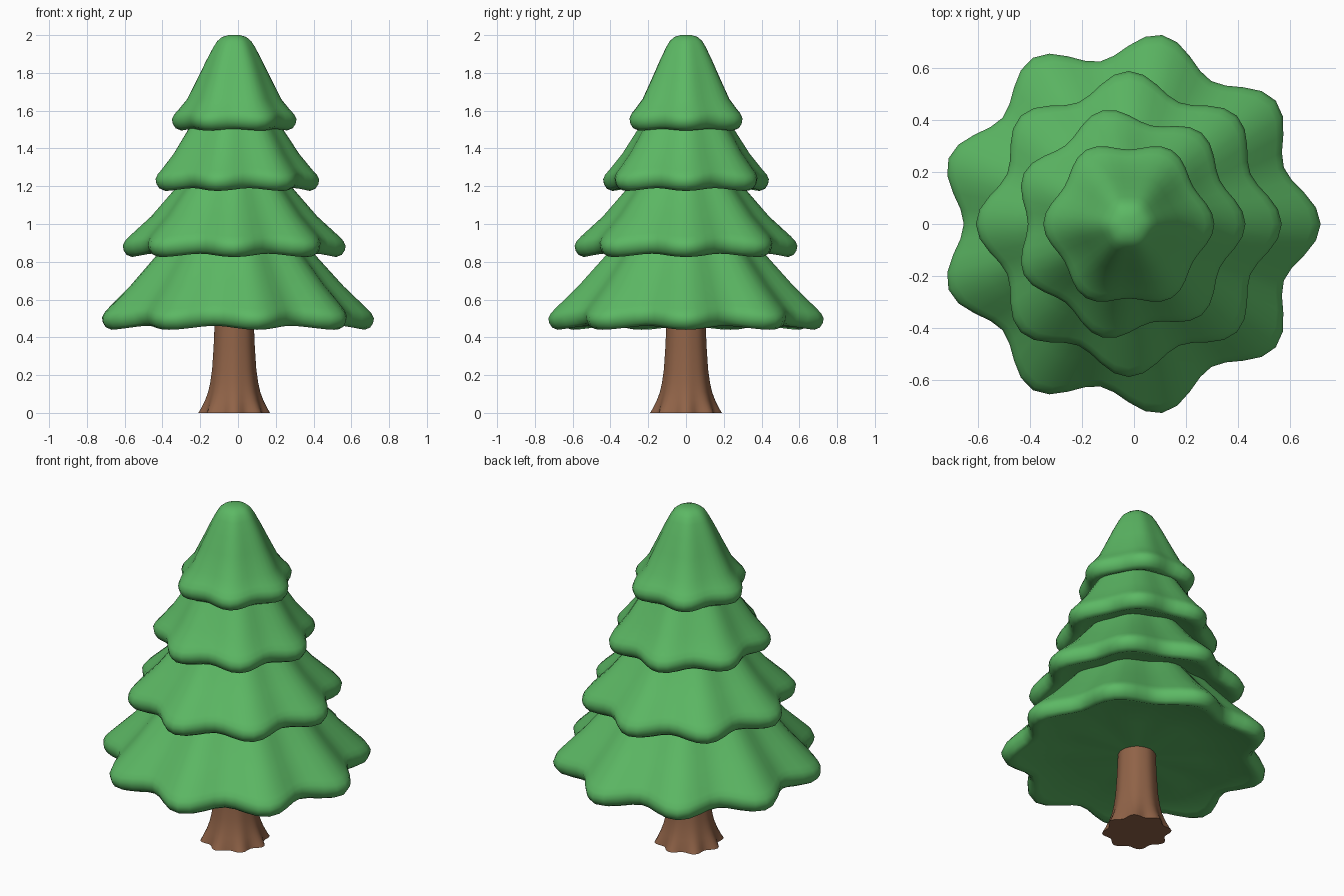
import bpy, bmesh, math

AXIS_X = -0.02

cube = bpy.data.objects.get("Cube")
if cube:
    bpy.data.objects.remove(cube, do_unlink=True)


def make_material(name, color):
    mat = bpy.data.materials.new(name)
    mat.use_nodes = True
    mat.diffuse_color = color
    mat.node_tree.nodes["Principled BSDF"].inputs["Base Color"].default_value = color
    return mat


def lobed_lathe(name, profile, lobes, depth, droop, mat, fade):
    """Spin a (radius, height) profile, pulling it in between evenly spaced lobes."""
    bm = bmesh.new()
    steps = lobes * 8
    widest = max(r for r, z in profile)
    rings = []
    for r, z in profile:
        weight = (r / widest) ** fade
        ring = []
        for i in range(steps):
            a = math.tau * i / steps
            valley = (1 - math.cos(lobes * a)) / 2
            rr = r * (1 - depth * weight * valley)
            zz = z + droop * weight ** 3 * valley
            ring.append(bm.verts.new((rr * math.cos(a), rr * math.sin(a), zz)))
        rings.append(ring)
    for low, high in zip(rings, rings[1:]):
        for i in range(steps):
            j = (i + 1) % steps
            bm.faces.new((low[i], low[j], high[j], high[i]))
    bm.faces.new(rings[0][::-1])
    bm.faces.new(rings[-1])
    bmesh.ops.recalc_face_normals(bm, faces=bm.faces)
    mesh = bpy.data.meshes.new(name)
    bm.to_mesh(mesh)
    bm.free()
    mesh.materials.append(mat)
    obj = bpy.data.objects.new(name, mesh)
    obj.location.x = AXIS_X
    bpy.context.collection.objects.link(obj)
    bpy.ops.object.select_all(action="DESELECT")
    obj.select_set(True)
    bpy.context.view_layer.objects.active = obj
    bpy.ops.object.shade_smooth_by_angle(angle=math.radians(60))
    return obj


def foliage_tier(name, lobes, radius, base, slope, depth, droop):
    """A skirt of branches with a hollowed underside and a thick rounded rim."""
    rim = [(0.05, 0.04), (radius * 0.5, 0.04), (radius - 0.09, 0.015),
           (radius - 0.05, 0), (radius - 0.02, 0.012), (radius - 0.005, 0.035),
           (radius, 0.06), (radius - 0.012, 0.085), (radius - 0.035, 0.11)]
    profile = [(r, base + z) for r, z in rim] + slope
    lobed_lathe(name, profile, lobes, depth, droop, green, 0.8)


green = make_material("leaf green", (0.107, 0.479, 0.127, 1))
brown = make_material("bark brown", (0.28, 0.125, 0.064, 1))

# Trunk with flared roots
trunk = [(0.19, 0), (0.175, 0.025), (0.155, 0.065), (0.138, 0.11), (0.127, 0.16),
         (0.117, 0.23), (0.109, 0.35), (0.104, 0.47), (0.1, 0.6)]
lobed_lathe("trunk", trunk, 8, 0.16, 0, brown, 4)

# Four foliage tiers, each with one lobe fewer than the tier below
foliage_tier("bottom_foliage", 9, 0.74, 0.44,
             [(0.58, 0.67), (0.43, 0.835), (0.3, 1.0), (0.05, 1.08)], 0.14, 0.025)
foliage_tier("lower_middle_foliage", 8, 0.59, 0.825,
             [(0.44, 1.04), (0.31, 1.19), (0.2, 1.34), (0.05, 1.4)], 0.14, 0.022)
foliage_tier("upper_middle_foliage", 7, 0.45, 1.175,
             [(0.345, 1.37), (0.25, 1.515), (0.16, 1.65), (0.04, 1.7)], 0.135, 0.02)
foliage_tier("top_foliage", 6, 0.33, 1.495,
             [(0.25, 1.66), (0.192, 1.775), (0.148, 1.865), (0.111, 1.935),
              (0.09, 1.968), (0.064, 1.99), (0.03, 2.0)], 0.13, 0.012)
